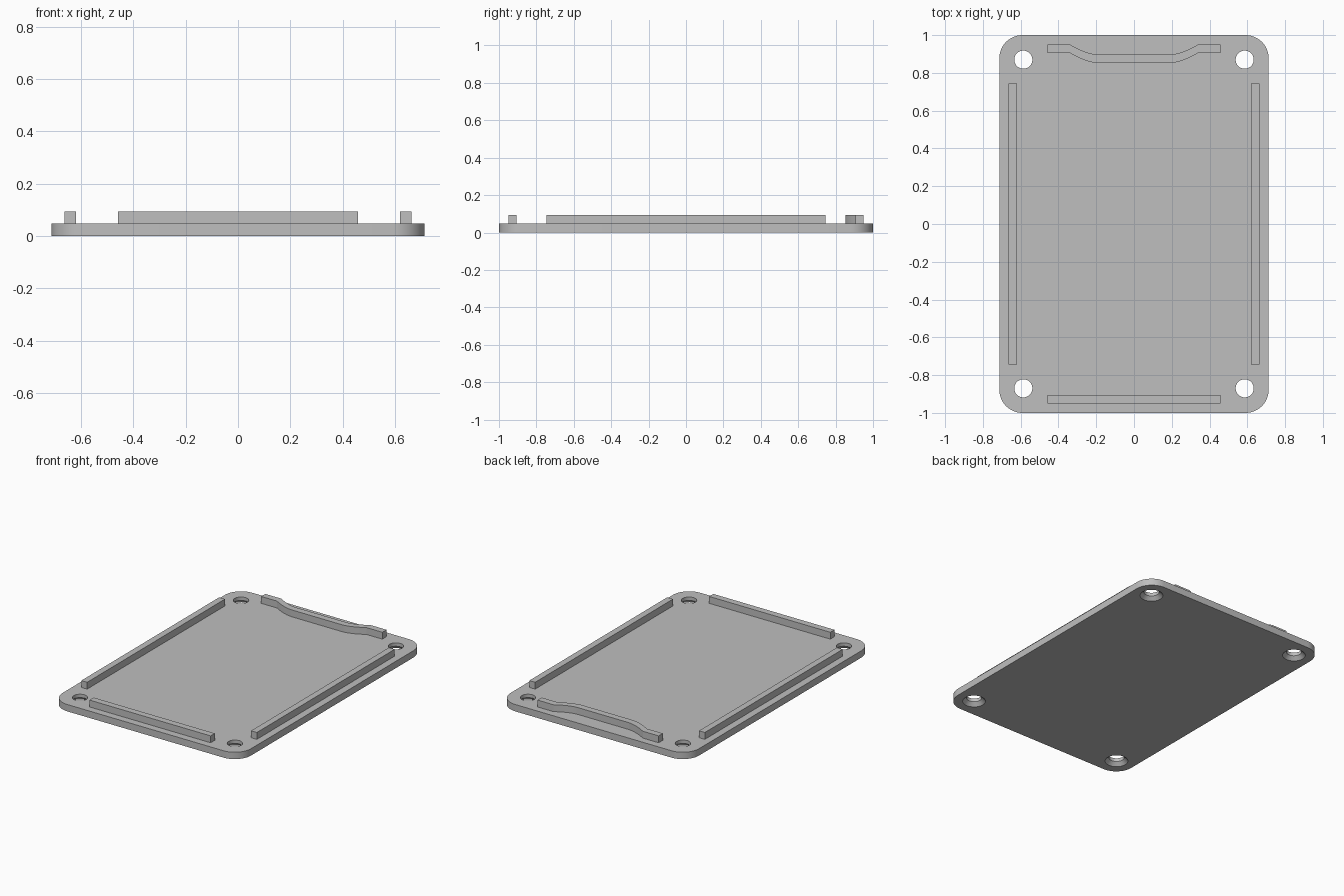
import bpy, bmesh, math

cube = bpy.data.objects.get("Cube")
if cube:
    bpy.data.objects.remove(cube, do_unlink=True)

HALF_X, HALF_Y, CORNER = 0.713, 1.0, 0.122
PLATE_TOP, RIB_TOP = 0.047, 0.094

grey = bpy.data.materials.new("light_grey")
grey.use_nodes = True
colour = (0.52, 0.52, 0.52, 1)
grey.diffuse_color = colour
grey.node_tree.nodes["Principled BSDF"].inputs["Base Color"].default_value = colour


def finish(bm, name):
    bmesh.ops.recalc_face_normals(bm, faces=bm.faces)
    mesh = bpy.data.meshes.new(name)
    bm.to_mesh(mesh)
    bm.free()
    obj = bpy.data.objects.new(name, mesh)
    bpy.context.collection.objects.link(obj)
    mesh.materials.append(grey)
    return obj


def activate(obj):
    bpy.ops.object.select_all(action="DESELECT")
    obj.select_set(True)
    bpy.context.view_layer.objects.active = obj


def prism(name, outline, z0, z1):
    """Extrude a closed outline from z0 up to z1."""
    bm = bmesh.new()
    base = bm.faces.new([bm.verts.new((x, y, z0)) for x, y in outline])
    top = bmesh.ops.extrude_face_region(bm, geom=[base])["geom"]
    for v in top:
        if isinstance(v, bmesh.types.BMVert):
            v.co.z = z1
    return finish(bm, name)


def rib(name, x0, x1, y0, y1):
    return prism(name, [(x0, y0), (x1, y0), (x1, y1), (x0, y1)],
                 PLATE_TOP, RIB_TOP)


# Base plate with rounded corners
outline = []
STEPS = 12
for quarter, (sx, sy) in enumerate([(1, 1), (-1, 1), (-1, -1), (1, -1)]):
    for i in range(STEPS + 1):
        a = (quarter + i / STEPS) * math.pi / 2
        outline.append((sx * (HALF_X - CORNER) + CORNER * math.cos(a),
                        sy * (HALF_Y - CORNER) + CORNER * math.sin(a)))
plate = prism("base_plate", outline, 0, PLATE_TOP)

# Countersunk screw holes, wide at the underside
bm = bmesh.new()
profile = [(0.082, -0.01), (0.048, 0.024), (0.048, 0.1)]
SIDES = 32
for cx in (-0.586, 0.586):
    for cy in (-0.87, 0.87):
        rings = [[bm.verts.new((cx + r * math.cos(2 * math.pi * k / SIDES),
                                cy + r * math.sin(2 * math.pi * k / SIDES), z))
                  for k in range(SIDES)] for r, z in profile]
        for low, high in zip(rings, rings[1:]):
            for k in range(SIDES):
                n = (k + 1) % SIDES
                bm.faces.new((low[k], low[n], high[n], high[k]))
        bm.faces.new(rings[0])
        bm.faces.new(rings[-1])
cutter = finish(bm, "screw_hole_cutter")
cutter.hide_render = True
activate(plate)
cut = plate.modifiers.new("screw_holes", "BOOLEAN")
cut.operation = "DIFFERENCE"
cut.solver = "EXACT"
cut.object = cutter
bpy.ops.object.modifier_apply(modifier=cut.name)
bpy.data.objects.remove(cutter, do_unlink=True)

# Straight locating ribs
rib("left_rib", 0.62, 0.664, -0.745, 0.745)
rib("right_rib", -0.664, -0.62, -0.745, 0.745)
rib("front_rib", -0.458, 0.458, -0.95, -0.905)

# Back rib, bowed inward across the middle
RIB_END, BEND_OUT, BEND_IN, DROP = 0.458, 0.338, 0.19, 0.053
half = [(RIB_END, 0)]
for i in range(9):
    t = i / 8
    half.append((BEND_OUT + (BEND_IN - BEND_OUT) * t,
                 -DROP * (1 - (1 - t) ** 1.7)))
path = [(-x, d) for x, d in half] + half[::-1]
back_rib = prism("back_rib",
                 [(x, 0.905 + d) for x, d in path]
                 + [(x, 0.95 + d) for x, d in reversed(path)],
                 PLATE_TOP, RIB_TOP)

# Smooth the curved walls, keep the edges crisp
for obj in (plate, back_rib):
    activate(obj)
    bpy.ops.object.shade_smooth_by_angle(angle=math.radians(25))
